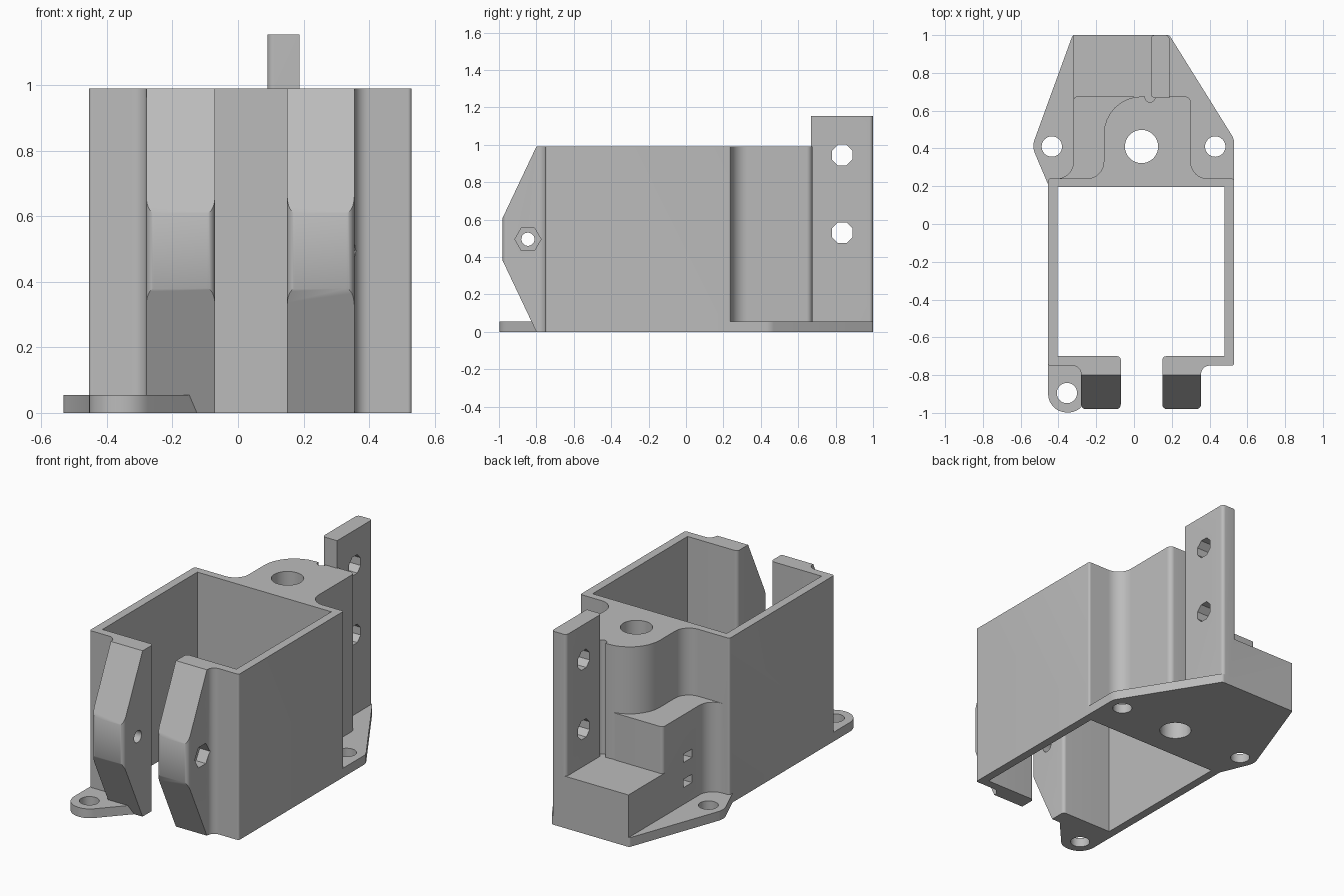
import bpy, bmesh, math
from mathutils import Vector

cube = bpy.data.objects.get("Cube")
if cube:
    bpy.data.objects.remove(cube, do_unlink=True)

GREY = (0.5, 0.5, 0.5, 1)
mat = bpy.data.materials.new("plain grey")
mat.use_nodes = True
mat.diffuse_color = GREY
mat.node_tree.nodes["Principled BSDF"].inputs["Base Color"].default_value = GREY


def rounded(points, steps=8):
    """Outline with each corner (u, v, radius) replaced by an arc."""
    out = []
    for i, (u, v, r) in enumerate(points):
        p = Vector((u, v))
        a = (Vector(points[i - 1][:2]) - p).normalized()
        b = (Vector(points[(i + 1) % len(points)][:2]) - p).normalized()
        if r == 0:
            out.append(p)
            continue
        half = a.angle(b) / 2
        centre = p + (a + b).normalized() * (r / math.sin(half))
        start = p + a * (r / math.tan(half)) - centre
        end = p + b * (r / math.tan(half)) - centre
        sweep = start.angle(end)
        for k in range(steps + 1):
            t = k / steps
            out.append(centre + (start * math.sin((1 - t) * sweep)
                                 + end * math.sin(t * sweep)) / math.sin(sweep))
    return out


def circle(u, v, r, sides=32, turn=0.0):
    return [Vector((u + r * math.cos(turn + math.tau * k / sides),
                    v + r * math.sin(turn + math.tau * k / sides))) for k in range(sides)]


def rect(u0, u1, v0, v1):
    return [Vector(p) for p in ((u0, v0), (u1, v0), (u1, v1), (u0, v1))]


def prism(name, outline, low, high, axis="z"):
    """Extrude an xy outline along z, or a yz outline along x."""
    bm = bmesh.new()
    place = (lambda p: (p.x, p.y, low)) if axis == "z" else (lambda p: (low, p.x, p.y))
    face = bm.faces.new([bm.verts.new(place(p)) for p in outline])
    moved = bmesh.ops.extrude_face_region(bm, geom=[face])["geom"]
    d = high - low
    bmesh.ops.translate(bm, vec=(0, 0, d) if axis == "z" else (d, 0, 0),
                        verts=[g for g in moved if isinstance(g, bmesh.types.BMVert)])
    bmesh.ops.recalc_face_normals(bm, faces=bm.faces)
    mesh = bpy.data.meshes.new(name)
    bm.to_mesh(mesh)
    bm.free()
    mesh.materials.append(mat)
    obj = bpy.data.objects.new(name, mesh)
    bpy.context.collection.objects.link(obj)
    return obj


def combine(target, other, operation):
    mod = target.modifiers.new(operation.lower(), "BOOLEAN")
    mod.operation = operation
    mod.solver = "EXACT"
    mod.object = other
    bpy.context.view_layer.objects.active = target
    bpy.ops.object.modifier_apply(modifier=mod.name)
    bpy.data.objects.remove(other, do_unlink=True)


HEIGHT, PLATE = 0.99, 0.055

# Open box, clamp tabs and rear boss in one wall profile
bracket = prism("mounting_bracket", rounded([
    (0.15, -0.98, 0.025), (0.355, -0.98, 0.025), (0.355, -0.75, 0.045),
    (0.53, -0.75, 0.012), (0.53, 0.24, 0.012), (0.30, 0.24, 0.09),
    (0.30, 0.675, 0.03), (-0.16, 0.675, 0.2), (-0.16, 0.24, 0.09),
    (-0.455, 0.24, 0.012), (-0.455, -0.75, 0.012), (-0.28, -0.75, 0.045),
    (-0.28, -0.98, 0.025), (-0.07, -0.98, 0.025), (-0.07, -0.70, 0.02),
    (-0.405, -0.70, 0), (-0.405, 0.195, 0), (0.48, 0.195, 0),
    (0.48, -0.70, 0), (0.15, -0.70, 0.02)]), 0, HEIGHT)

# Sloped ends of the clamp tabs
for edge, tip, beyond in ((HEIGHT, 0.61, 1.2), (0, 0.38, -0.2)):
    slope = [Vector(p) for p in ((-0.80, edge), (-0.98, tip), (-1.1, tip),
                                 (-1.1, beyond), (-0.80, beyond))]
    combine(bracket, prism("slope_cutter", slope, -1, 1, "x"), "DIFFERENCE")

# Stepped rear block
combine(bracket, prism("step_block", rounded([
    (0, 0.21, 0), (0, 0.675, 0), (-0.32, 0.675, 0.02), (-0.32, 0.24, 0.09),
    (-0.44, 0.24, 0), (-0.44, 0.21, 0)]), 0, 0.59), "UNION")
combine(bracket, prism("low_block", rect(-0.32, 0.14, 0.6, 1.0), 0, 0.31), "UNION")

# Groove beside the tall plate, then the plate itself
combine(bracket, prism("groove_cutter", circle(0.085, 0.672, 0.027, 16), 0.31, 1.2), "DIFFERENCE")
combine(bracket, prism("tall_plate", rounded([
    (0.09, 0.668, 0.02), (0.187, 0.668, 0), (0.187, 1.0, 0.02),
    (0.09, 1.0, 0.02)]), 0, 1.155), "UNION")

# Base flange and front ear
combine(bracket, prism("base_flange", rounded([
    (-0.455, 0.21, 0), (-0.54, 0.41, 0.1), (-0.325, 1.0, 0.015),
    (0.187, 1.0, 0.02), (0.53, 0.45, 0.08), (0.53, 0.21, 0)]), 0, PLATE), "UNION")
combine(bracket, prism("front_ear", rounded([
    (-0.455, -0.72, 0), (-0.455, -0.998, 0.1), (-0.305, -0.998, 0.1),
    (-0.08, -0.75, 0), (-0.08, -0.72, 0)]), 0, PLATE), "UNION")

# Vertical bore and screw holes
for x, y, r in ((0.04, 0.41, 0.088), (-0.435, 0.41, 0.054),
                (0.43, 0.41, 0.054), (-0.355, -0.895, 0.054)):
    combine(bracket, prism("hole_cutter", circle(x, y, r), -0.1, 1.2), "DIFFERENCE")

# Octagonal holes in the tall plate
for z in (0.945, 0.53):
    hole = circle(0.835, z, 0.06, 8, math.pi / 8)
    combine(bracket, prism("plate_hole_cutter", hole, 0.05, 0.25, "x"), "DIFFERENCE")

# Clamp screw hole with a hexagonal nut pocket
combine(bracket, prism("screw_cutter", circle(-0.845, 0.495, 0.036, 12), -1, 1, "x"), "DIFFERENCE")
combine(bracket, prism("nut_cutter", circle(-0.845, 0.495, 0.07, 6), 0.29, 0.5, "x"), "DIFFERENCE")

# Cable tie slots in the side of the step
for z in (0.33, 0.18):
    combine(bracket, prism("slot_cutter", rect(0.4, 0.48, z - 0.025, z + 0.025),
                           -0.4, -0.18, "x"), "DIFFERENCE")

bpy.ops.object.select_all(action="DESELECT")
bracket.select_set(True)
bpy.context.view_layer.objects.active = bracket
bpy.ops.object.shade_smooth_by_angle(angle=math.radians(30))
